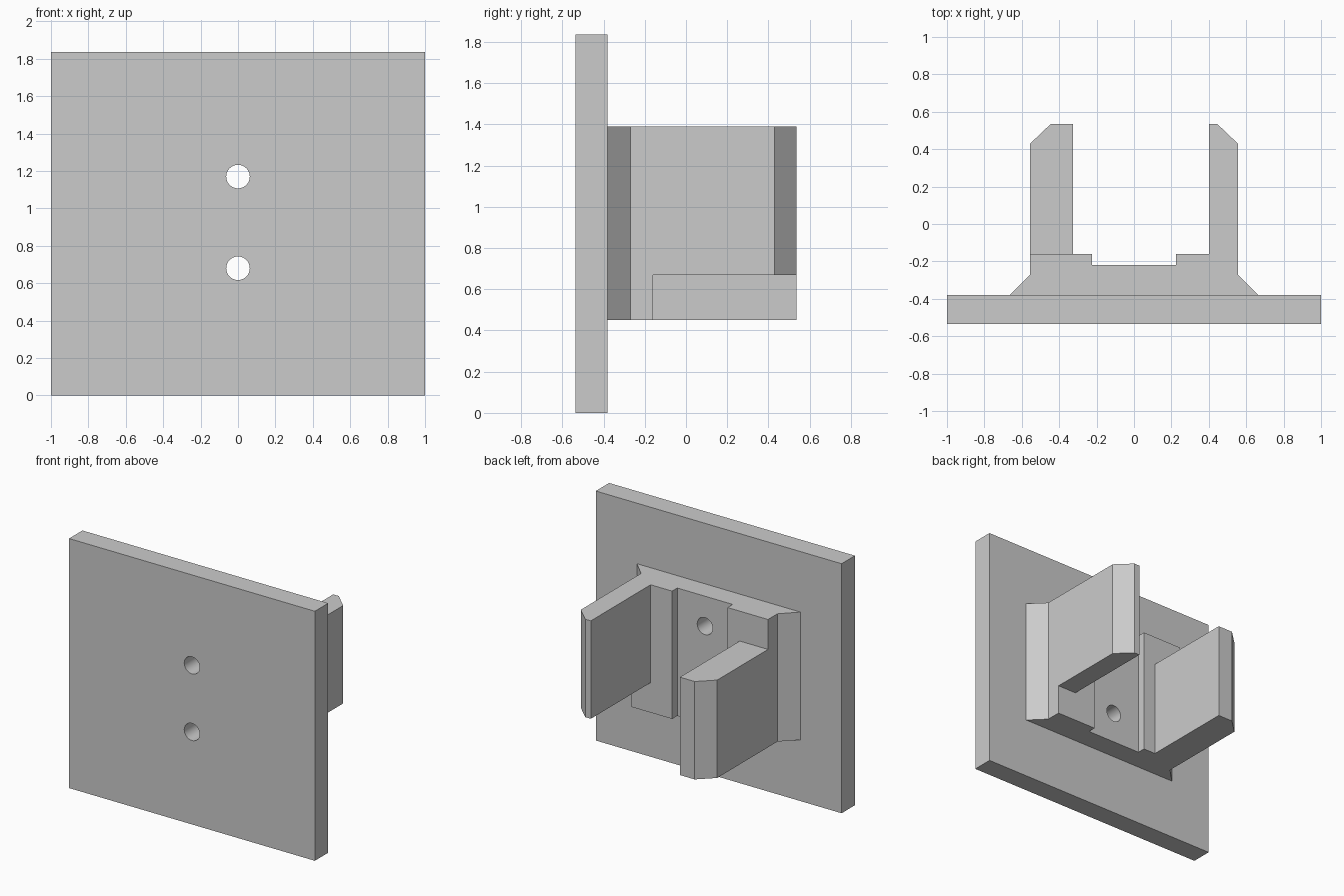
import bpy, bmesh, math

cube = bpy.data.objects.get("Cube")
if cube:
    bpy.data.objects.remove(cube, do_unlink=True)

grey = bpy.data.materials.new("plain grey")
grey.use_nodes = True
colour = (0.6, 0.6, 0.6, 1)
grey.diffuse_color = colour
grey.node_tree.nodes["Principled BSDF"].inputs["Base Color"].default_value = colour


def prism(name, outline, bottom, top):
    """Extrude a plan outline (x, y) from bottom to top."""
    bm = bmesh.new()
    face = bm.faces.new([bm.verts.new((x, y, bottom)) for x, y in outline])
    result = bmesh.ops.extrude_face_region(bm, geom=[face])
    verts = [g for g in result["geom"] if isinstance(g, bmesh.types.BMVert)]
    bmesh.ops.translate(bm, verts=verts, vec=(0, 0, top - bottom))
    bmesh.ops.recalc_face_normals(bm, faces=bm.faces)
    mesh = bpy.data.meshes.new(name)
    bm.to_mesh(mesh)
    bm.free()
    mesh.materials.append(grey)
    obj = bpy.data.objects.new(name, mesh)
    bpy.context.collection.objects.link(obj)
    return obj


FRONT, PLATE_BACK, POCKET, BASE_BACK, TIP = -0.535, -0.38, -0.22, -0.16, 0.535
LOW, HIGH = 0.45, 1.39

# Square mounting plate
plate = prism("mounting_plate", [(-1, FRONT), (1, FRONT), (1, PLATE_BACK), (-1, PLATE_BACK)], 0, 1.835)

# Flared base with a central channel, mirrored from its half outline
half = [(0.665, PLATE_BACK), (0.555, -0.27), (0.555, BASE_BACK), (0.225, BASE_BACK), (0.225, POCKET)]
base = prism("bracket_base", half + [(-x, y) for x, y in reversed(half)], LOW, HIGH)


# Chamfered arms: the left one sits high, the right one sits low
def arm(name, side, inner, bottom, top):
    outline = [(inner, BASE_BACK), (0.555, BASE_BACK), (0.555, 0.43), (0.445, TIP), (inner, TIP)]
    return prism(name, [(side * x, y) for x, y in outline], bottom, top)


arm("left_arm", 1, 0.4, 0.67, HIGH)
arm("right_arm", -1, 0.325, LOW, 1.17)

# Two screw holes through plate and base
for z in (0.68, 1.17):
    bpy.ops.mesh.primitive_cylinder_add(vertices=40, radius=0.063, depth=1,
                                        location=(0, -0.4, z), rotation=(math.pi / 2, 0, 0))
    cutter = bpy.context.object
    cutter.name = "hole_cutter"
    cutter.hide_render = True
    cutter.data.materials.append(grey)
    for part in (plate, base):
        bpy.context.view_layer.objects.active = part
        mod = part.modifiers.new("hole", "BOOLEAN")
        mod.operation = "DIFFERENCE"
        mod.solver = "EXACT"
        mod.object = cutter
        bpy.ops.object.modifier_apply(modifier=mod.name)
    bpy.data.objects.remove(cutter, do_unlink=True)

# Smooth hole walls, sharp edges elsewhere
for part in (plate, base):
    bpy.ops.object.select_all(action="DESELECT")
    part.select_set(True)
    bpy.context.view_layer.objects.active = part
    bpy.ops.object.shade_smooth_by_angle(angle=math.radians(30))
